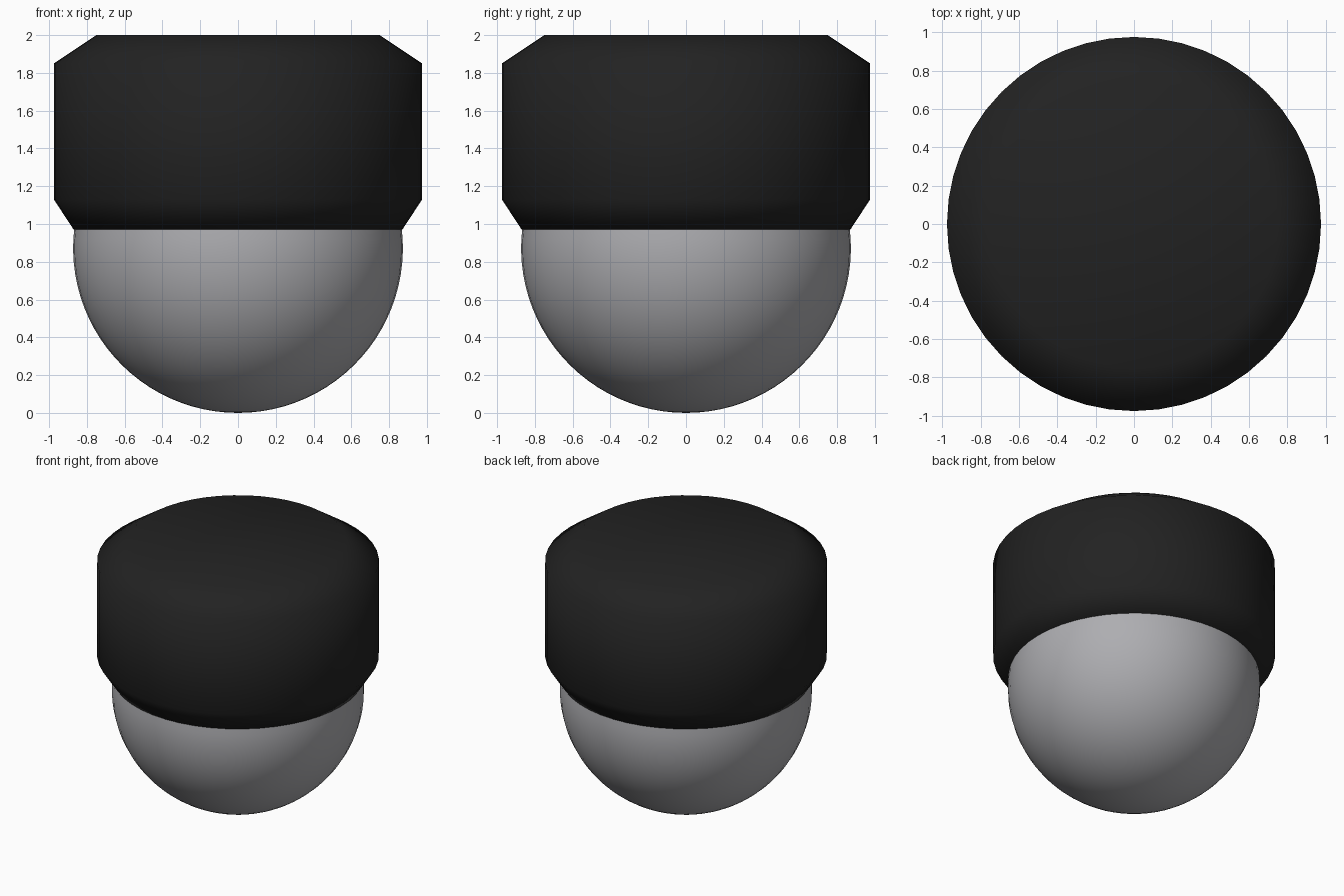
import bpy, bmesh, math

if "Cube" in bpy.data.objects:
    bpy.data.objects.remove(bpy.data.objects["Cube"])

def material(name, rgb):
    m = bpy.data.materials.new(name)
    m.diffuse_color = (*rgb, 1)
    m.use_nodes = True
    m.node_tree.nodes["Principled BSDF"].inputs["Base Color"].default_value = m.diffuse_color
    return m

def lathe(name, profile, mat, segments=48):
    """Revolve (radius, z) points around z; radius 0 closes an end."""
    bm = bmesh.new()
    verts = [bm.verts.new((r, 0, z)) for r, z in profile]
    edges = [bm.edges.new(p) for p in zip(verts, verts[1:])]
    bmesh.ops.spin(bm, geom=verts + edges, cent=(0, 0, 0), axis=(0, 0, 1),
                   angle=2 * math.pi, steps=segments)
    bmesh.ops.remove_doubles(bm, verts=bm.verts, dist=1e-4)
    bmesh.ops.recalc_face_normals(bm, faces=bm.faces)
    for f in bm.faces:
        f.smooth = True
    me = bpy.data.meshes.new(name)
    bm.to_mesh(me)
    bm.free()
    me.materials.append(mat)
    ob = bpy.data.objects.new(name, me)
    bpy.context.collection.objects.link(ob)
    return ob

black = material("black housing", (0.016, 0.016, 0.016))
grey = material("grey dome", (0.42, 0.42, 0.44))

# Chamfered round housing
lathe("housing", [(0, 0.97), (0.87, 0.97), (0.975, 1.13), (0.975, 1.85),
                  (0.75, 2.0), (0, 2.0)], black)

# Rounded dome, running slightly up into the housing
R, C = 0.873, 0.873
dome = [(R * math.sin(a), C - R * math.cos(a))
        for a in (math.radians(97) * i / 24 for i in range(25))]
lathe("dome", dome, grey)
